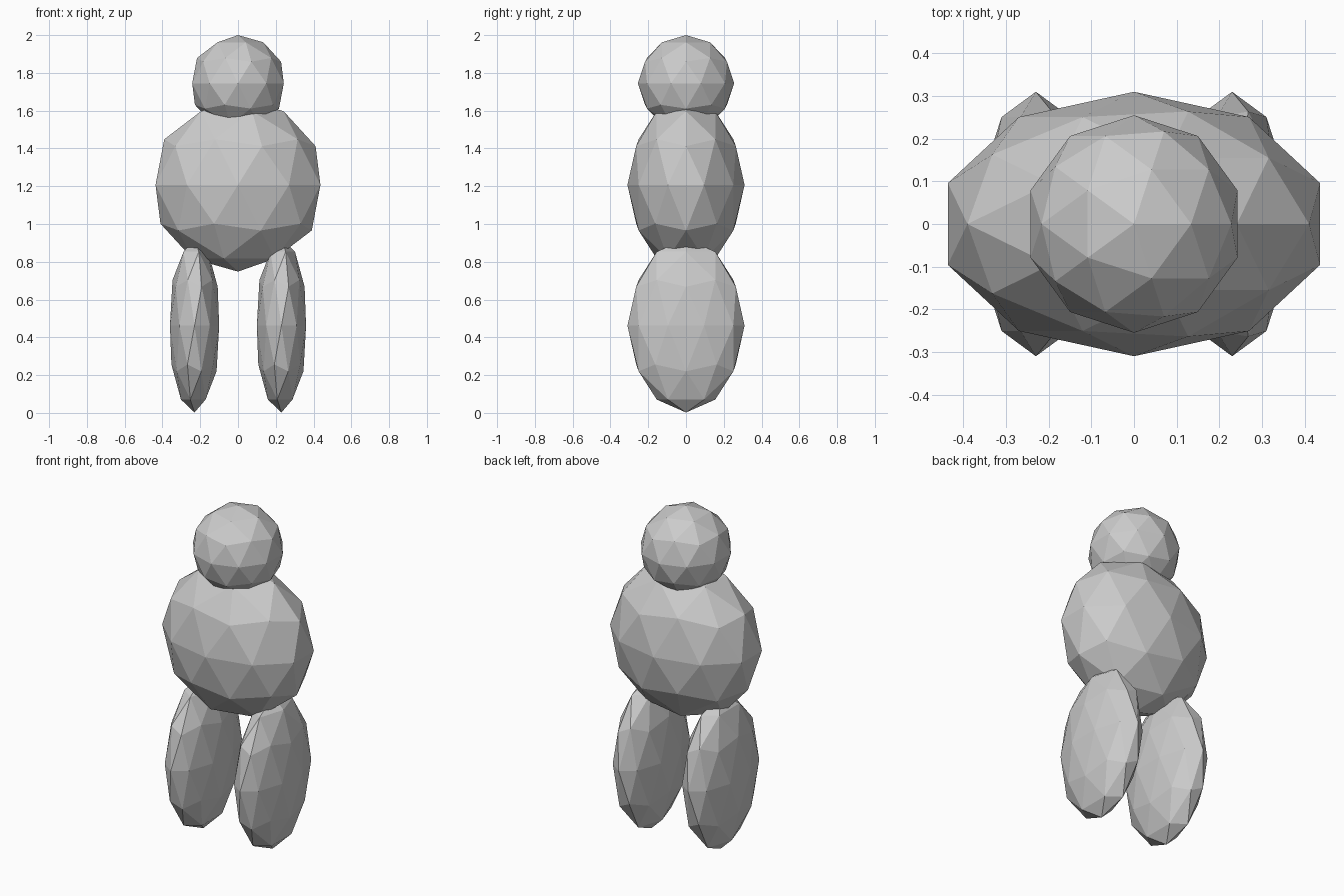
import bpy

if "Cube" in bpy.data.objects:
    bpy.data.objects.remove(bpy.data.objects["Cube"])


def faceted_blob(name, center, radii):
    """Low-poly icosphere stretched to the given radii."""
    bpy.ops.mesh.primitive_ico_sphere_add(subdivisions=2, radius=1, location=center)
    obj = bpy.context.object
    obj.name = name
    obj.scale = radii
    bpy.ops.object.transform_apply(location=False, rotation=False, scale=True)
    return obj


# Head and torso
faceted_blob("head", (0, 0, 1.745), (0.255, 0.255, 0.255))
faceted_blob("torso", (0, 0, 1.207), (0.459, 0.31, 0.459))

# Two identical flattened legs
for side, x in (("left", -0.23), ("right", 0.23)):
    faceted_blob(side + "_leg", (x, 0, 0.462), (0.137, 0.31, 0.46))
